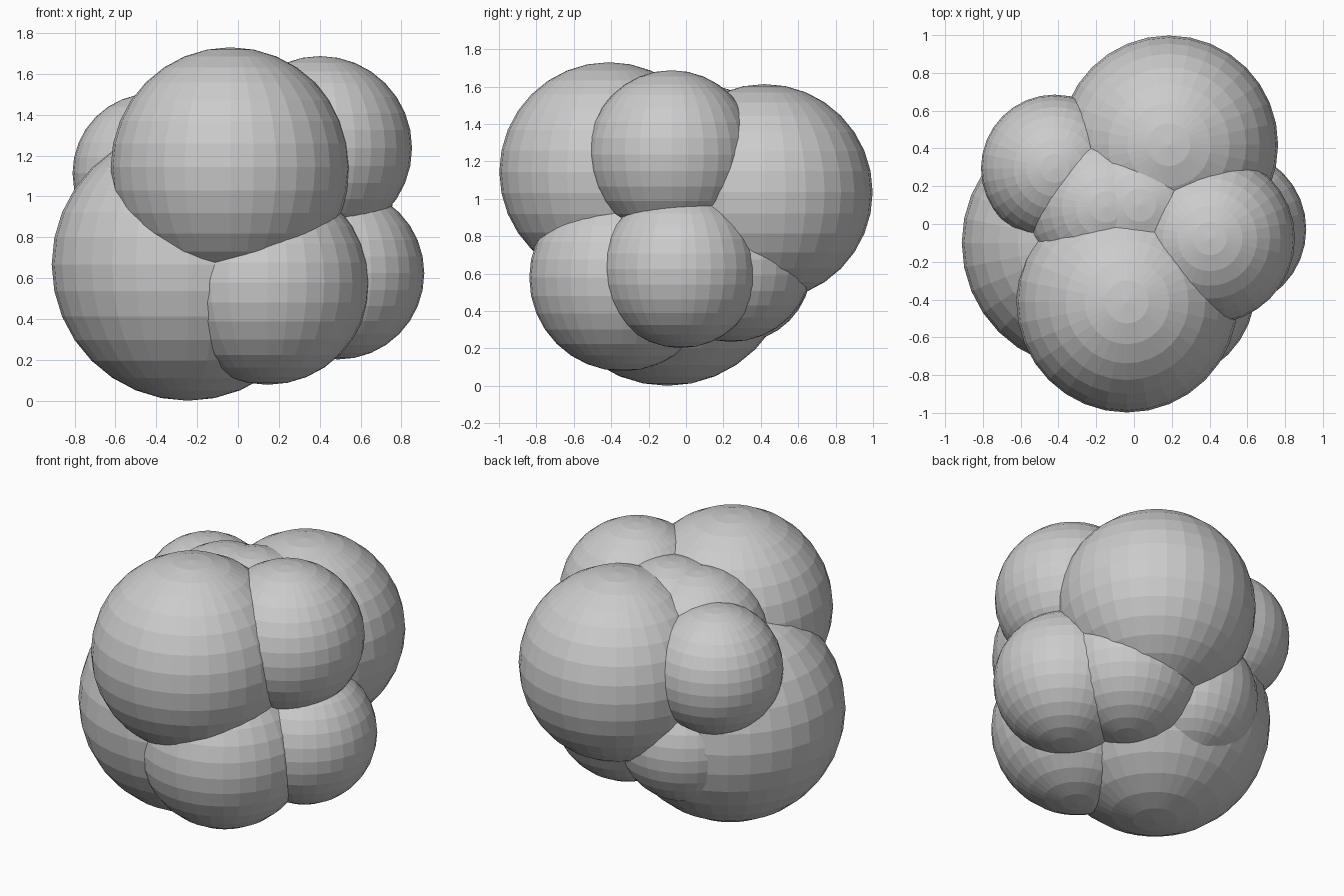
import bpy

if "Cube" in bpy.data.objects:
    bpy.data.objects.remove(bpy.data.objects["Cube"])

# One flat grey for the whole cluster
grey = bpy.data.materials.new("grey")
grey.diffuse_color = (0.6, 0.6, 0.6, 1)
grey.use_nodes = True
grey.node_tree.nodes["Principled BSDF"].inputs["Base Color"].default_value = grey.diffuse_color

# Centre and radius of each lobe
lobes = [
    ((-0.245, -0.10, 0.667), 0.667),  # lower left
    ((-0.037, -0.412, 1.144), 0.586),  # upper front
    ((0.185, 0.42, 1.035), 0.578),  # back
    ((0.402, -0.077, 1.237), 0.45),  # upper right
    ((0.49, -0.028, 0.624), 0.422),  # lower right
    ((0.145, -0.338, 0.578), 0.50),  # lower front
    ((-0.42, 0.295, 1.114), 0.39),  # upper left back
    ((0.03, 0.10, 1.155), 0.45),  # top middle
    ((-0.148, 0.09, 1.17), 0.42),  # top middle left
    ((0.244, 0.24, 0.675), 0.44),  # lower back right
    ((-0.19, 0.27, 0.63), 0.40),  # lower back left
]


def add_lobe(centre, radius):
    bpy.ops.mesh.primitive_uv_sphere_add(segments=32, ring_count=16,
                                         radius=radius, location=centre)
    ob = bpy.context.object
    ob.data.materials.append(grey)
    return ob


# Fuse all lobes into one skin
cluster = add_lobe(*lobes[0])
cluster.name = "lobe_cluster"
for centre, radius in lobes[1:]:
    lobe = add_lobe(centre, radius)
    union = cluster.modifiers.new("union", "BOOLEAN")
    union.operation = "UNION"
    union.solver = "EXACT"
    union.object = lobe
    bpy.context.view_layer.objects.active = cluster
    bpy.ops.object.modifier_apply(modifier=union.name)
    bpy.data.objects.remove(lobe)
